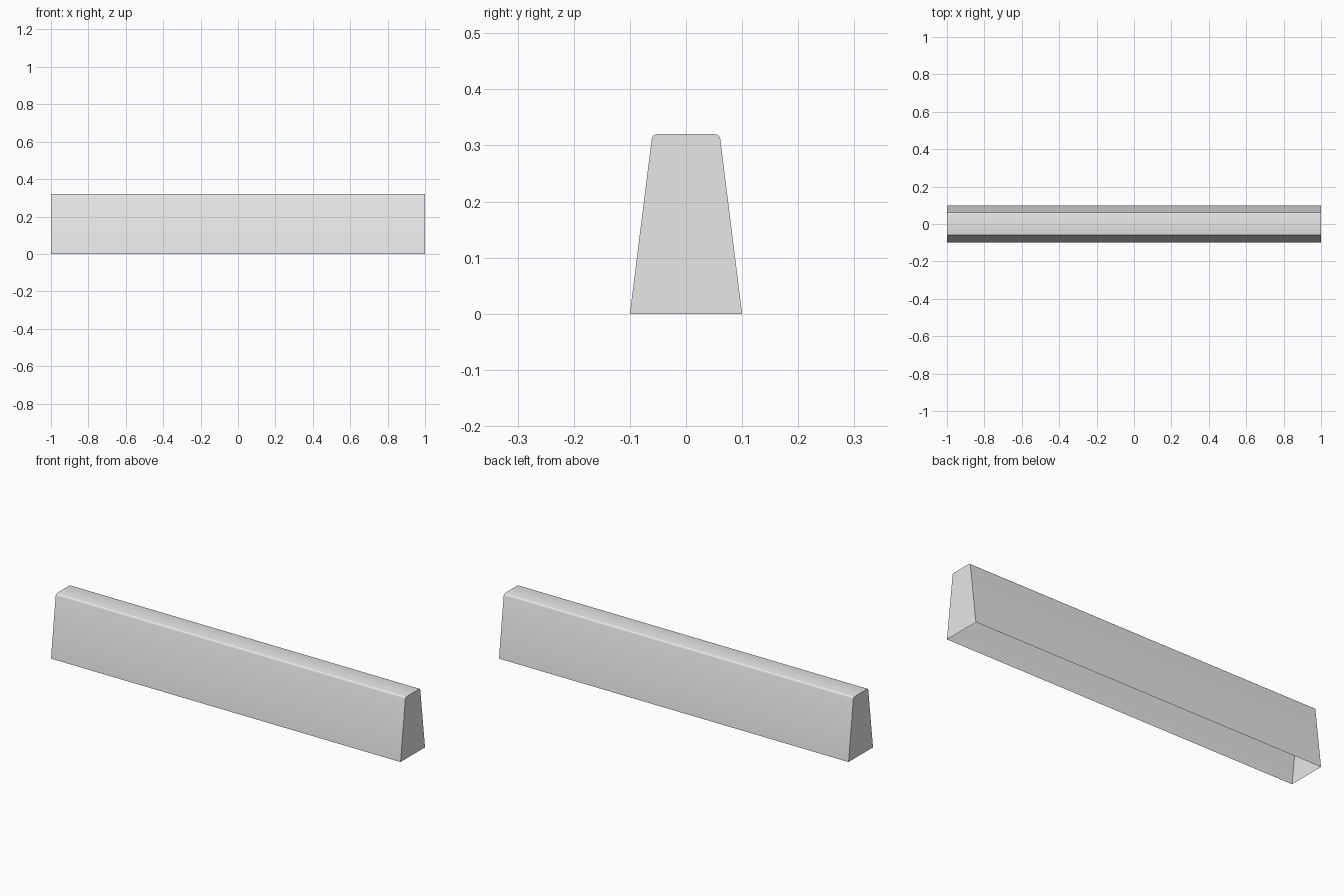
import bpy, bmesh

cube = bpy.data.objects.get("Cube")
if cube:
    bpy.data.objects.remove(cube, do_unlink=True)

LENGTH, HEIGHT = 2.0, 0.32
HALF_BASE, HALF_TOP = 0.1, 0.06

# Plain light grey
grey = bpy.data.materials.new("light grey")
grey.use_nodes = True
colour = (0.8, 0.8, 0.8, 1.0)
grey.diffuse_color = colour
grey.node_tree.nodes["Principled BSDF"].inputs["Base Color"].default_value = colour

# Tapered block
bm = bmesh.new()
bmesh.ops.create_cube(bm, size=1.0)
for v in bm.verts:
    top = v.co.z > 0
    side = 1 if v.co.y > 0 else -1
    v.co.x *= LENGTH
    v.co.y = side * (HALF_TOP if top else HALF_BASE)
    v.co.z = HEIGHT if top else 0.0

# Rounded long top edges
ridges = [e for e in bm.edges
          if all(v.co.z > HEIGHT / 2 for v in e.verts)
          and abs(e.verts[0].co.x - e.verts[1].co.x) > LENGTH / 2]
bmesh.ops.bevel(bm, geom=ridges, offset=0.008, segments=3, profile=0.5,
                affect='EDGES')

# Open underside
bm.normal_update()
underside = [f for f in bm.faces if f.normal.z < -0.9]
bmesh.ops.delete(bm, geom=underside, context='FACES_ONLY')

mesh = bpy.data.meshes.new("barrier_shell")
bm.to_mesh(mesh)
bm.free()
mesh.materials.append(grey)
shell = bpy.data.objects.new("barrier_shell", mesh)
bpy.context.collection.objects.link(shell)

# Smooth the rounded edges, keep the ends crisp
bpy.ops.object.select_all(action='DESELECT')
shell.select_set(True)
bpy.context.view_layer.objects.active = shell
bpy.ops.object.shade_smooth_by_angle(angle=0.52)
